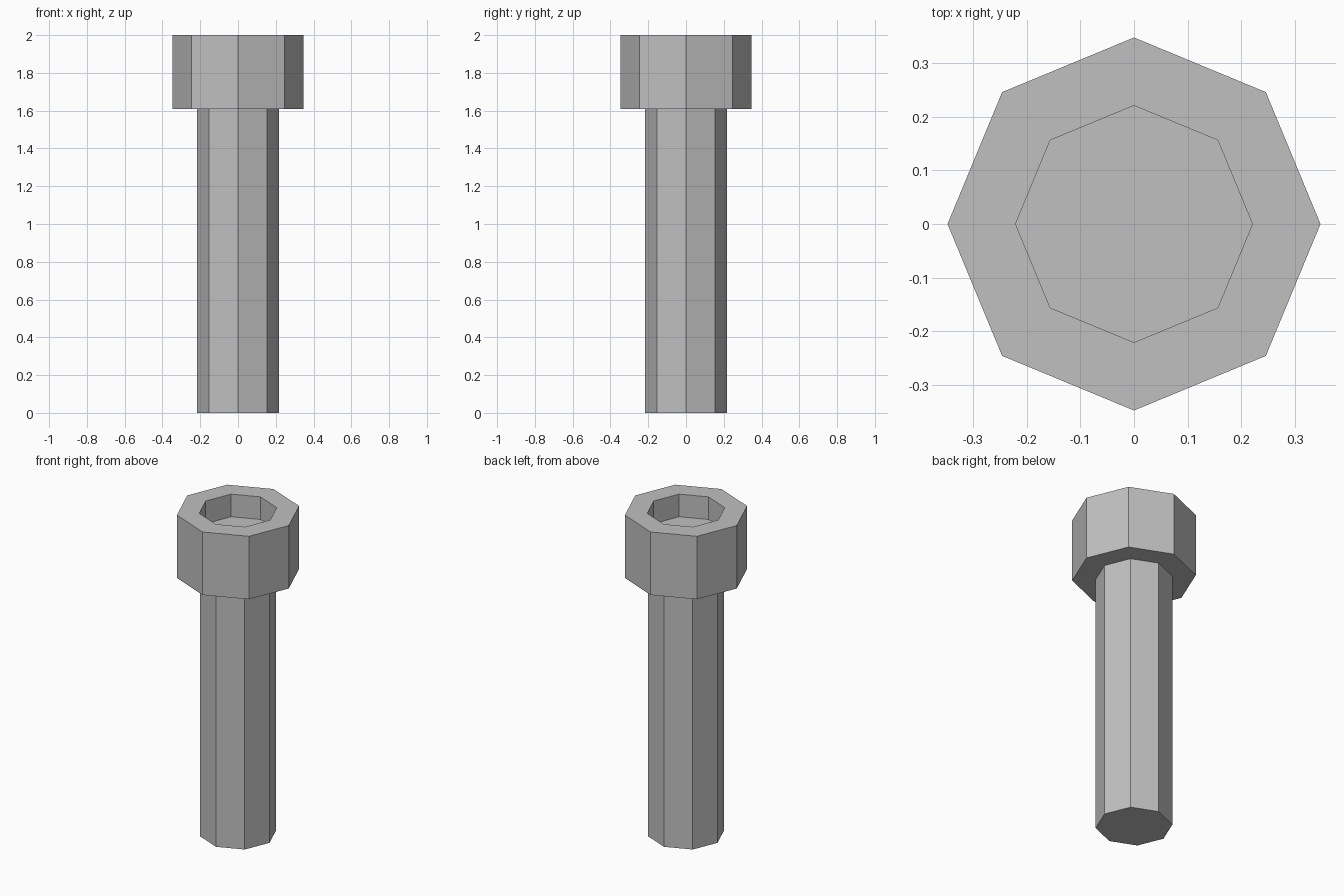
import bpy
import bmesh
from math import cos, sin, pi

SIDES = 8

cube = bpy.data.objects.get("Cube")
if cube:
    bpy.data.objects.remove(cube, do_unlink=True)

# Single steel colour
steel = bpy.data.materials.new("steel_grey")
steel.use_nodes = True
colour = (0.53, 0.53, 0.53, 1)
steel.diffuse_color = colour
steel.node_tree.nodes["Principled BSDF"].inputs["Base Color"].default_value = colour


def lathe(name, profile):
    """Closed solid of octagonal rings; the first and last rings are capped."""
    bm = bmesh.new()
    rings = [[bm.verts.new((r * cos(2 * pi * i / SIDES), r * sin(2 * pi * i / SIDES), z))
              for i in range(SIDES)] for r, z in profile]
    for low, high in zip(rings, rings[1:]):
        for i in range(SIDES):
            j = (i + 1) % SIDES
            bm.faces.new((low[i], low[j], high[j], high[i]))
    bm.faces.new(rings[0][::-1])
    bm.faces.new(rings[-1])
    bmesh.ops.recalc_face_normals(bm, faces=bm.faces)
    mesh = bpy.data.meshes.new(name)
    bm.to_mesh(mesh)
    bm.free()
    mesh.materials.append(steel)
    obj = bpy.data.objects.new(name, mesh)
    bpy.context.collection.objects.link(obj)


SHAFT_R, HEAD_R, SOCKET_R = 0.216, 0.348, 0.221
HEAD_Z, TOP_Z, SOCKET_Z = 1.61, 2.0, 1.86

# Bolt in one skin: shaft, shoulder, head, rim and recessed socket floor
lathe("socket_head_bolt", [
    (SHAFT_R, 0), (SHAFT_R, HEAD_Z),
    (HEAD_R, HEAD_Z), (HEAD_R, TOP_Z),
    (SOCKET_R, TOP_Z), (SOCKET_R, SOCKET_Z),
])
